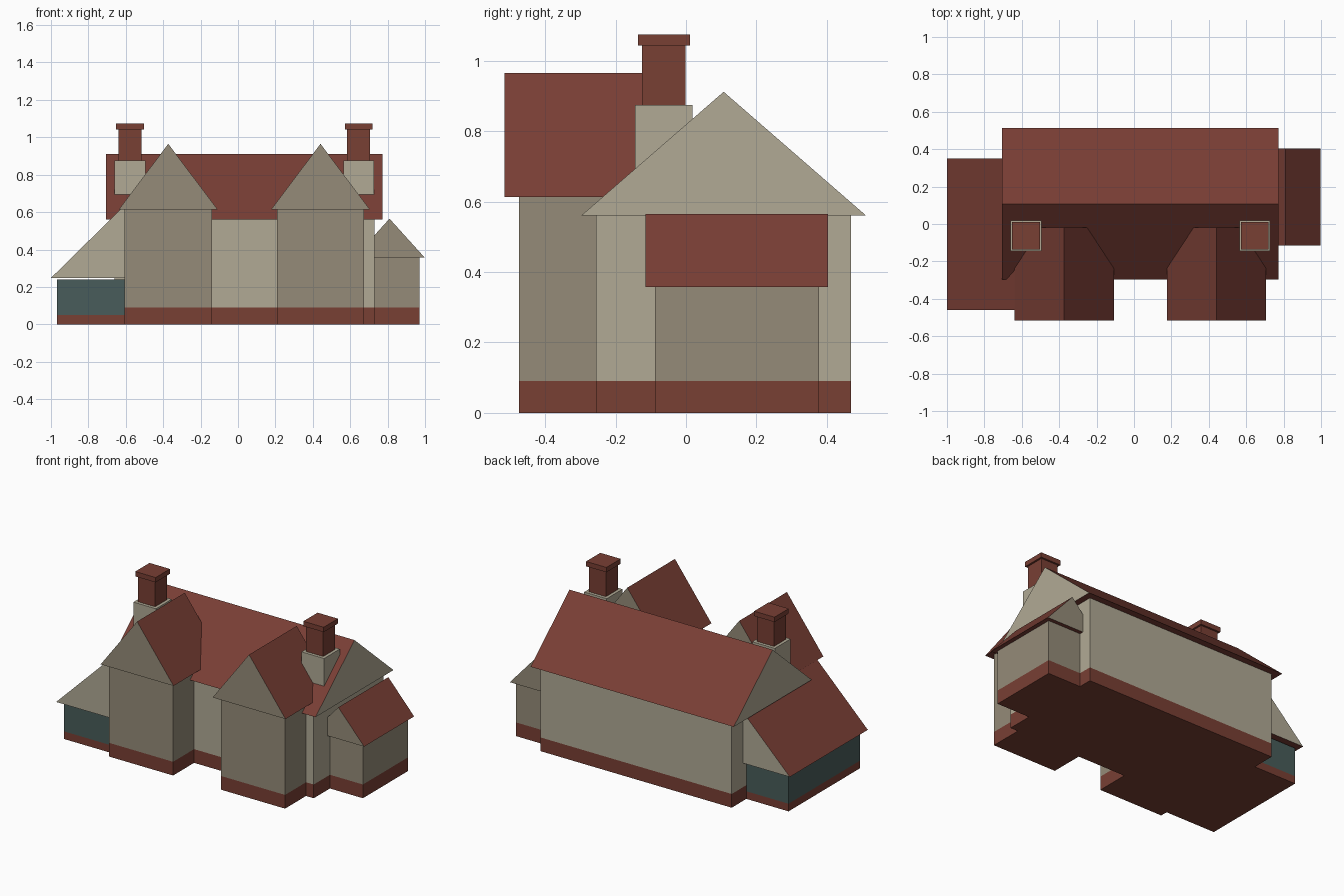
import bpy

if "Cube" in bpy.data.objects:
    bpy.data.objects.remove(bpy.data.objects["Cube"])


def material(name, rgb):
    m = bpy.data.materials.new(name)
    m.diffuse_color = (*rgb, 1)
    m.use_nodes = True
    m.node_tree.nodes["Principled BSDF"].inputs["Base Color"].default_value = m.diffuse_color
    return m


LIGHT = material("light_render", (0.44, 0.40, 0.30))
DARK = material("dark_render", (0.30, 0.26, 0.19))
TILE = material("roof_tile", (0.19, 0.048, 0.035))
BRICK = material("brick", (0.19, 0.050, 0.034))
GLASS = material("glazing", (0.066, 0.108, 0.103))


def prism(name, profile, axis, a, b, side, end):
    """Extrude a 2D profile (x,z) along y, or (y,z) along x, with its own end material."""
    def place(u, v, t):
        return (u, t, v) if axis == 'y' else (t, u, v)
    n = len(profile)
    verts = [place(u, v, t) for t in (a, b) for u, v in profile]
    faces = [tuple(range(n)), tuple(reversed(range(n, 2 * n)))]
    faces += [(i, i + n, (i + 1) % n + n, (i + 1) % n) for i in range(n)]
    if axis == 'x':
        faces = [f[::-1] for f in faces]
    # profiles run counter-clockwise, which makes these windings face outwards
    me = bpy.data.meshes.new(name)
    me.from_pydata(verts, [], faces)
    me.materials.append(side)
    me.materials.append(end)
    for p in me.polygons:
        p.material_index = 1 if p.index < 2 else 0
    me.update()
    ob = bpy.data.objects.new(name, me)
    bpy.context.collection.objects.link(ob)
    return ob


def box(name, x0, x1, y0, y1, z0, z1, mat):
    return prism(name, [(x0, z0), (x1, z0), (x1, z1), (x0, z1)], 'y', y0, y1, mat, mat)


def block(name, x0, x1, y0, y1, top, mat, plinth=0.09):
    """Walls standing on a brick plinth."""
    box(name + "_plinth", x0, x1, y0, y1, 0, plinth, BRICK)
    box(name + "_walls", x0, x1, y0, y1, plinth, top, mat)


def gable(name, axis, lo, hi, a, b, z0, z1, mat):
    """Solid gable roof with rendered ends."""
    prism(name, [(lo, z0), (hi, z0), ((lo + hi) / 2, z1)], axis, a, b, TILE, mat)


# Main house
block("main", -0.66, 0.73, -0.256, 0.468, 0.565, LIGHT)
gable("main_roof", 'x', -0.298, 0.512, -0.705, 0.772, 0.56, 0.912, LIGHT)

# Two front wings with steep gables
for side, cx in (("left", -0.373), ("right", 0.441)):
    block(side + "_wing", cx - 0.233, cx + 0.233, -0.474, -0.2, 0.613, DARK)
    gable(side + "_wing_roof", 'y', cx - 0.265, cx + 0.265, -0.515, -0.02, 0.613, 0.965, DARK)

# Right side extension
block("side_extension", 0.65, 0.97, -0.088, 0.378, 0.36, DARK)
gable("side_extension_roof", 'y', 0.622, 0.998, -0.115, 0.404, 0.357, 0.565, DARK)

# Left glazed lean-to
block("sunroom", -0.967, -0.605, -0.425, 0.316, 0.24, GLASS, 0.05)
prism("sunroom_roof", [(-1.0, 0.248), (-0.6, 0.248), (-0.6, 0.642)], 'y',
      -0.46, 0.35, TILE, LIGHT)

# Chimneys
for side, cx in (("left", -0.577), ("right", 0.645)):
    for part, h, z0, z1, mat in (("base", 0.082, 0.6, 0.875, LIGHT),
                                 ("stack", 0.062, 0.875, 1.043, BRICK),
                                 ("cap", 0.074, 1.043, 1.075, BRICK)):
        box(f"{side}_chimney_{part}", cx - h, cx + h, -0.063 - h, -0.063 + h, z0, z1, mat)
